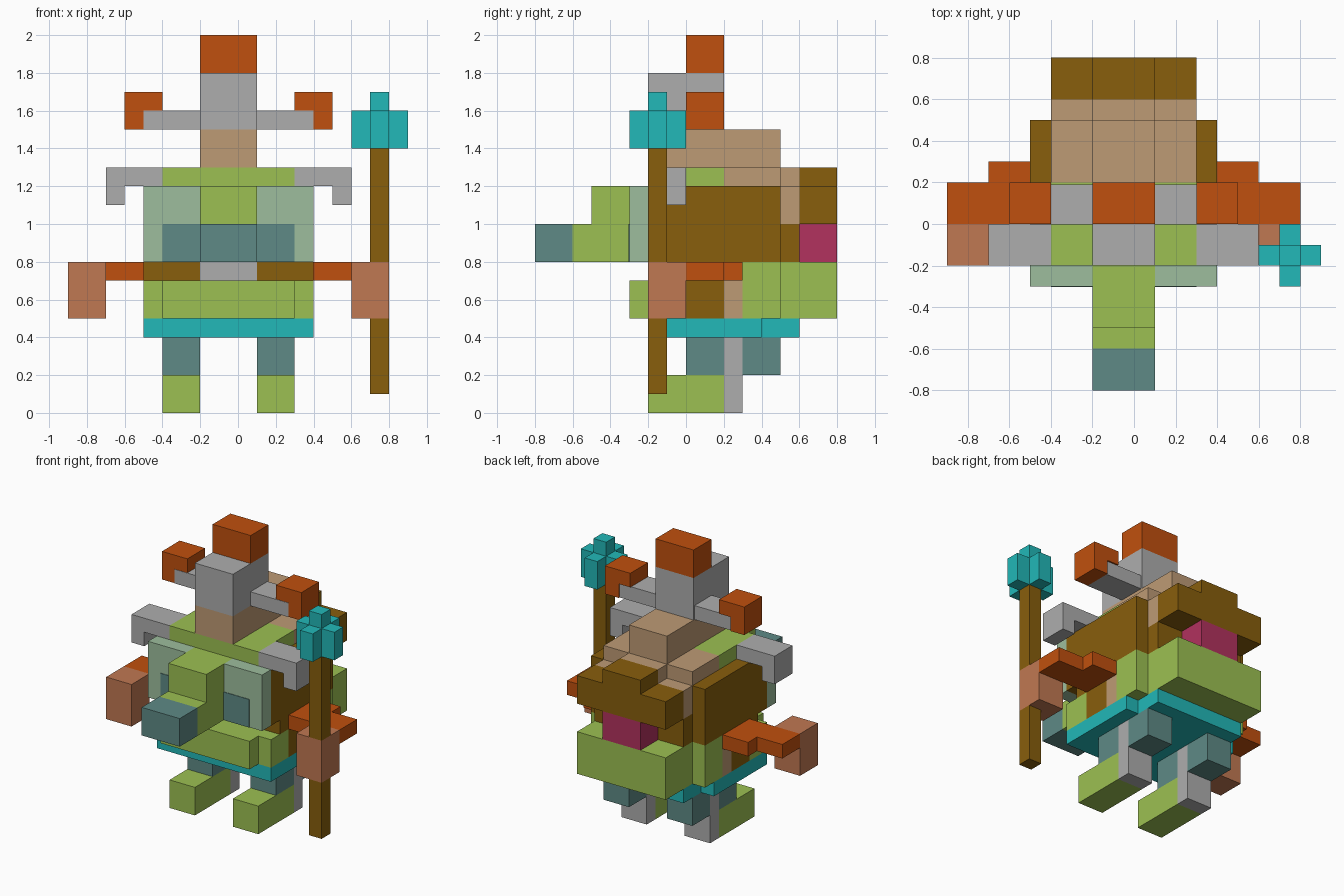
import bpy
import bmesh

old = bpy.data.objects.get("Cube")
if old:
    bpy.data.objects.remove(old, do_unlink=True)

UNIT = 0.1      # one block
MIRROR = -1     # mirrored x = MIRROR - x, in blocks


def material(name, rgb):
    m = bpy.data.materials.new(name)
    m.use_nodes = True
    lin = [((c / 255 + 0.055) / 1.055) ** 2.4 if c > 10 else c / 255 / 12.92 for c in rgb]
    m.diffuse_color = (*lin, 1)
    m.node_tree.nodes["Principled BSDF"].inputs["Base Color"].default_value = (*lin, 1)
    return m


green = material("leaf green", (156, 192, 82))
orange = material("rust orange", (192, 80, 14))
grey = material("stone grey", (174, 174, 174))
tan = material("tan", (190, 155, 117))
pale = material("pale sage", (157, 190, 157))
slate = material("slate teal", (94, 138, 134))
brown = material("brown", (136, 94, 12))
clay = material("clay", (192, 120, 82))
cyan = material("cyan", (34, 184, 184))
pink = material("magenta", (178, 50, 94))


def part(name, mat, *boxes):
    """One object from boxes given as x0, x1, y0, y1, z0, z1 in blocks."""
    bm = bmesh.new()
    for x0, x1, y0, y1, z0, z1 in boxes:
        cube = bmesh.ops.create_cube(bm, size=1)["verts"]
        for v in cube:
            v.co.x = UNIT * (x1 if v.co.x > 0 else x0)
            v.co.y = UNIT * (y1 if v.co.y > 0 else y0)
            v.co.z = UNIT * (z1 if v.co.z > 0 else z0)
    mesh = bpy.data.meshes.new(name)
    bm.to_mesh(mesh)
    bm.free()
    mesh.materials.append(mat)
    obj = bpy.data.objects.new(name, mesh)
    bpy.context.collection.objects.link(obj)


def pair(name, mat, *boxes):
    part("left_" + name, mat, *boxes)
    part("right_" + name, mat, *[(MIRROR - b[1], MIRROR - b[0], *b[2:]) for b in boxes])


# Headdress
part("headdress_cap", orange, (-2, 1, 0, 2, 18, 20))
part("headdress_tower", grey, (-2, 1, -2, 2, 15, 18))
pair("headdress_bar", grey, (1, 4, -0.03, 1.9, 15, 16))
pair("headdress_tip", orange, (3, 5, 0, 2, 16, 17), (3.9, 5, 0, 2, 15, 16))
part("headdress_base", tan, (-2, 1, -2, 5, 13, 15))

# Head and upper back
part("head_top", green, (-4, 3, -2, 2, 12, 13))
part("back_fur", tan, (-4, 3, 2, 5, 12, 13), (-2, 1, 5, 6, 12, 13), (-4, 3, 5, 6, 10, 12))
part("head_core", brown, (-4, 3, -2, 5, 8, 12), (-4, 3, 5, 6, 8, 10))
pair("side_panel", brown, (3, 4, -2, 5, 8, 12))
pair("face_panel", pale, (1, 4, -3, -2, 8, 12))
pair("face_patch", slate, (1, 3, -3.04, -3, 8, 10))
pair("horn", grey, (3, 6, -2, 0, 12, 13), (5, 6, -2, 0, 11, 12))

# Snout
part("snout", green, (-2, 1, -5, -2, 8, 12), (-2, 1, -6, -5, 8, 10))
part("snout_tip", slate, (-2, 1, -8, -6, 8, 10))

# Rear bundle
part("rear_bundle", brown, (-4, 3, 6, 8, 10, 12), (-2, 1, 6, 8, 12, 13))
part("rear_patch", pink, (-2, 1, 6, 8, 8, 10))

# Lower body
part("belly", green, (-4, 3, -3, 3, 5, 7), (-5, 4, -2, 0, 5, 7))
part("chin_plate", grey, (-2, 1, -1, 0, 7, 8))
pair("waist", brown, (1, 4, -1, 0, 7, 8), (1, 4, 0, 3, 7, 8), (3, 4, 0, 2, 5, 7))
pair("waist_strip", tan, (3, 4, 2, 3, 5, 7))
part("rump", green, (-5, 4, 3, 5, 5, 8), (-4, 3, 5, 8, 5, 8))
part("belt", cyan, (-5, 4, -2, 4, 4, 5), (-4, 3, 4, 6, 4, 5))

# Arms and hands
pair("arm", orange, (4, 8, 0, 2, 7, 8), (4, 6, 2, 3, 7, 8))
pair("hand", clay, (6, 8, -2, 0, 5, 8))

# Legs and feet
pair("leg", slate, (1, 3, 0, 2, 2, 4), (1, 3, 3, 5, 2, 4))
pair("heel", grey, (1, 3, 2, 3, 0, 4))
pair("foot", green, (1, 3, -2, 2, 0, 2))

# Staff, split around the hand
part("staff_pole", brown, (7, 8, -2, -1, 1, 5), (7, 8, -2, -1, 8, 14))
part("staff_crystal", cyan, (6, 9, -2, -1, 14, 16), (7, 8, -3, 0, 14, 16), (7, 8, -2, -1, 16, 17))
